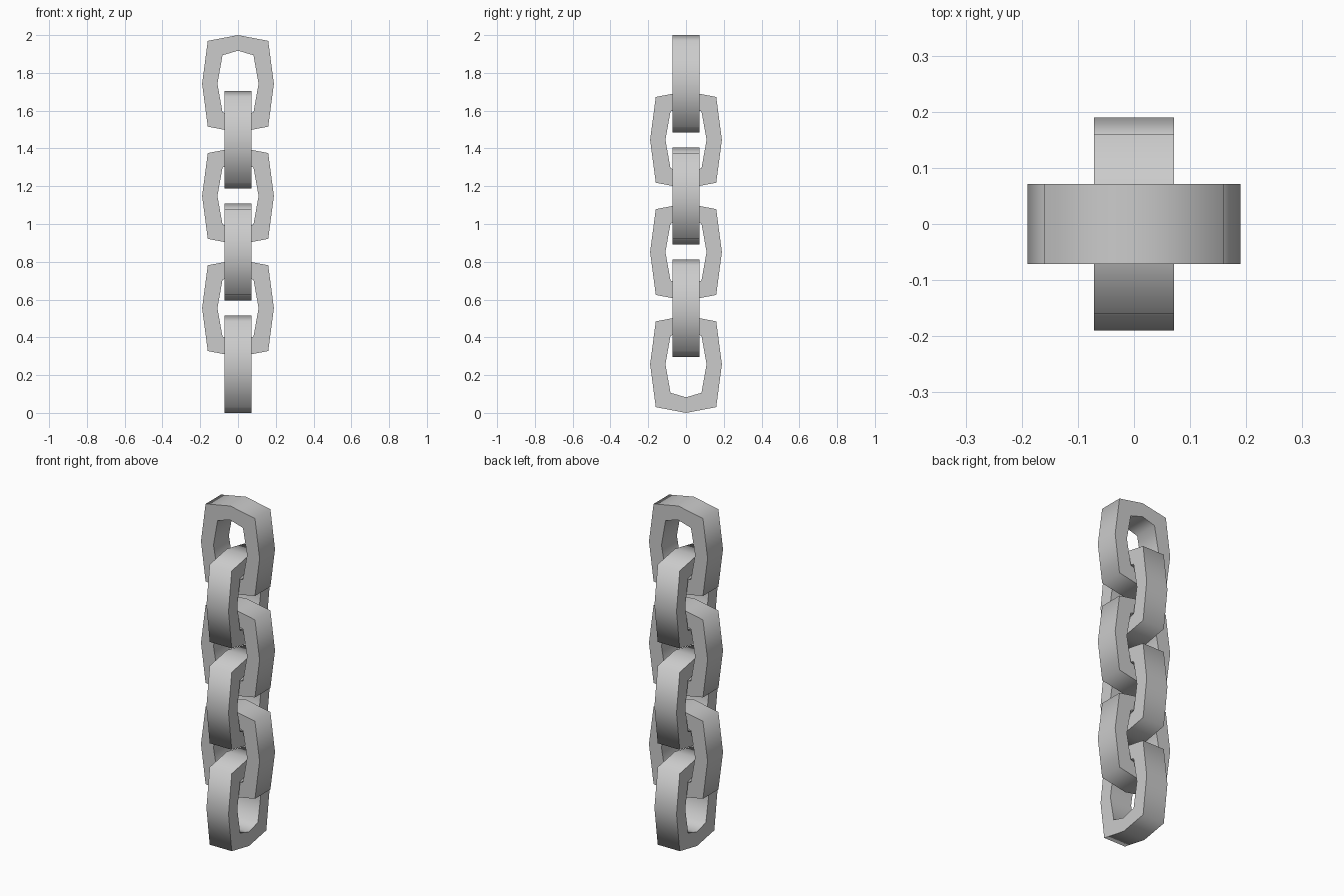
import bpy, bmesh, math

cube = bpy.data.objects.get("Cube")
if cube:
    bpy.data.objects.remove(cube)

# Material
steel = bpy.data.materials.new("steel_grey")
steel.use_nodes = True
colour = (0.6, 0.6, 0.6, 1)
steel.diffuse_color = colour
steel.node_tree.nodes["Principled BSDF"].inputs["Base Color"].default_value = colour

LINKS = 6
HALF_HEIGHT = 0.2575
HALF_DEPTH = 0.0715
SPACING = (2 - 2 * HALF_HEIGHT) / (LINKS - 1)


def octagon(top, corner_x, corner_z, side):
    """Upright eight-sided outline, mirrored in both directions."""
    return [(0, top), (corner_x, corner_z), (side, 0), (corner_x, -corner_z),
            (0, -top), (-corner_x, -corner_z), (-side, 0), (-corner_x, corner_z)]


OUTER = octagon(HALF_HEIGHT, 0.16, 0.227, 0.19)
INNER = octagon(0.175, 0.082, 0.151, 0.109)


def chain_link(name, z, turned):
    """Closed ring with a rectangular section around the octagon."""
    bm = bmesh.new()
    loops = [[bm.verts.new((x, y, h)) for x, h in outline]
             for outline, y in ((OUTER, -HALF_DEPTH), (OUTER, HALF_DEPTH),
                                (INNER, HALF_DEPTH), (INNER, -HALF_DEPTH))]
    count = len(OUTER)
    for k in range(4):
        a, b = loops[k], loops[(k + 1) % 4]
        for i in range(count):
            j = (i + 1) % count
            bm.faces.new((a[i], a[j], b[j], b[i]))
    bmesh.ops.recalc_face_normals(bm, faces=bm.faces)
    mesh = bpy.data.meshes.new(name)
    bm.to_mesh(mesh)
    bm.free()
    mesh.materials.append(steel)
    link = bpy.data.objects.new(name, mesh)
    bpy.context.collection.objects.link(link)
    link.location.z = z
    if turned:
        link.rotation_euler.z = math.radians(90)
    # Rounded shading along the band, crisp rims
    bpy.ops.object.select_all(action="DESELECT")
    link.select_set(True)
    bpy.context.view_layer.objects.active = link
    bpy.ops.object.shade_smooth_by_angle(angle=math.radians(80))


# Chain, from the bottom up, each link a quarter turn from the last
for n in range(LINKS):
    chain_link(f"chain_link_{n + 1}", HALF_HEIGHT + n * SPACING, n % 2 == 0)
